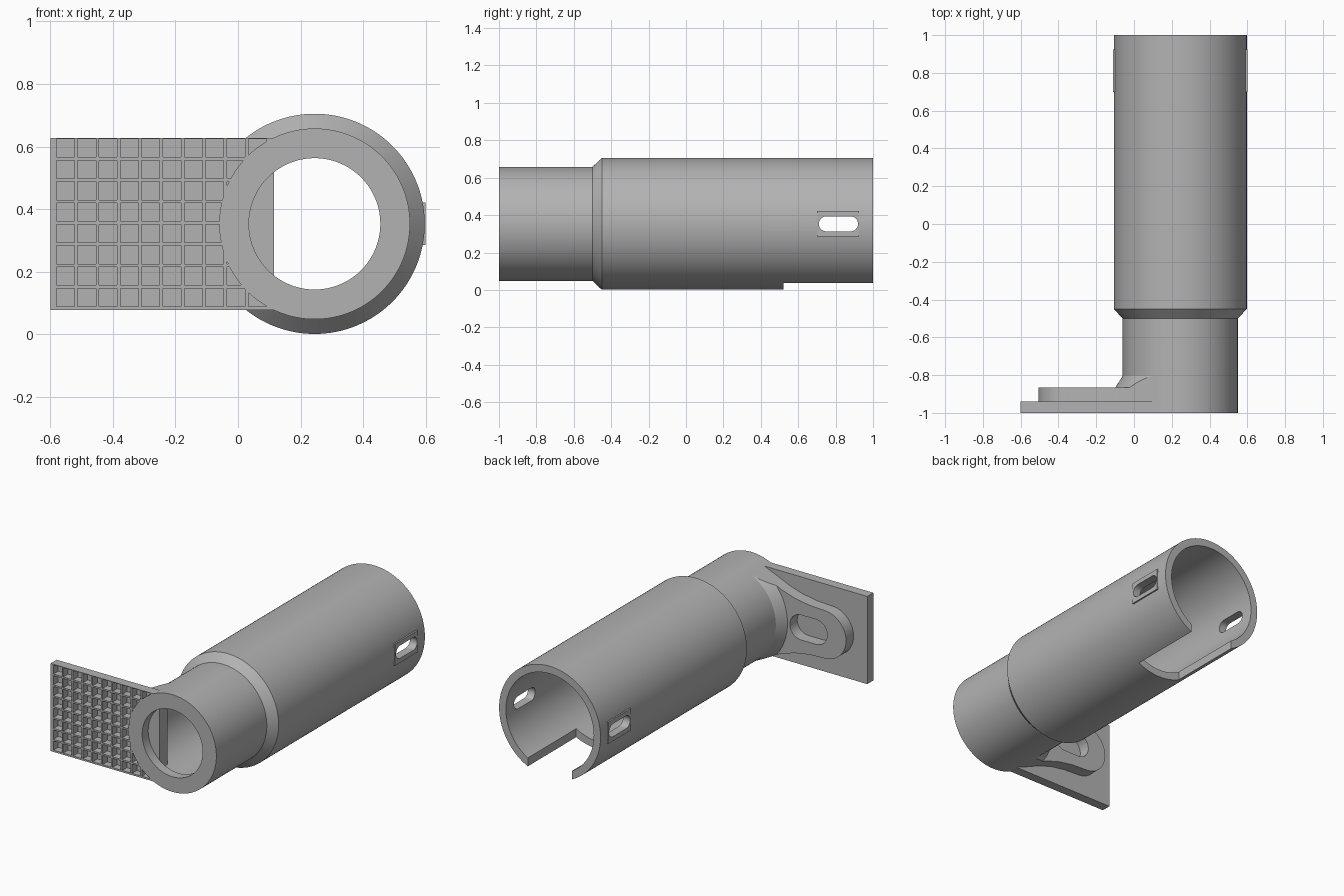
import bpy, bmesh, math
from mathutils import Vector

if "Cube" in bpy.data.objects:
    bpy.data.objects.remove(bpy.data.objects["Cube"], do_unlink=True)

CX, CZ = 0.245, 0.353      # tube axis, running along y
R_BIG, R_SMALL, R_SOCKET, R_BORE, R_LIP = 0.352, 0.305, 0.305, 0.255, 0.21

grey = bpy.data.materials.new("plastic_grey")
grey.use_nodes = True
grey.diffuse_color = (0.45, 0.45, 0.45, 1)
grey.node_tree.nodes["Principled BSDF"].inputs["Base Color"].default_value = (0.45, 0.45, 0.45, 1)


def finish(name, bm):
    bmesh.ops.recalc_face_normals(bm, faces=bm.faces)
    mesh = bpy.data.meshes.new(name)
    bm.to_mesh(mesh)
    bm.free()
    mesh.materials.append(grey)
    obj = bpy.data.objects.new(name, mesh)
    bpy.context.collection.objects.link(obj)
    return obj


def lathe(name, profile, steps=128):
    """Closed (radius, y) profile turned round the tube axis."""
    bm = bmesh.new()
    rings = []
    for i in range(steps):
        a = math.tau * i / steps
        rings.append([bm.verts.new((CX + r * math.cos(a), y, CZ + r * math.sin(a)))
                      for r, y in profile])
    n = len(profile)
    for i in range(steps):
        p, q = rings[i], rings[(i + 1) % steps]
        for j in range(n):
            k = (j + 1) % n
            bm.faces.new((p[j], p[k], q[k], q[j]))
    return finish(name, bm)


def add_prism(bm, outline, d0, d1, axis="y"):
    place = (lambda a, b, d: (a, d, b)) if axis == "y" else (lambda a, b, d: (d, a, b))
    lo = [bm.verts.new(place(a, b, d0)) for a, b in outline]
    hi = [bm.verts.new(place(a, b, d1)) for a, b in outline]
    bm.faces.new(lo)
    bm.faces.new(hi)
    for i in range(len(lo)):
        j = (i + 1) % len(lo)
        bm.faces.new((lo[i], lo[j], hi[j], hi[i]))


def prism(name, outline, d0, d1, axis="y"):
    bm = bmesh.new()
    add_prism(bm, outline, d0, d1, axis)
    return finish(name, bm)


def rect(a0, a1, b0, b1):
    return [(a0, b0), (a1, b0), (a1, b1), (a0, b1)]


def arc(a, b, r, start, end, steps=16):
    return [(a + r * math.cos(math.radians(start + (end - start) * i / steps)),
             b + r * math.sin(math.radians(start + (end - start) * i / steps)))
            for i in range(steps + 1)]


def capsule(a0, a1, b, r):
    return arc(a1 - r, b, r, -90, 90) + arc(a0 + r, b, r, 90, 270)


def boolean(obj, tool, operation="DIFFERENCE"):
    mod = obj.modifiers.new("cut", "BOOLEAN")
    mod.operation, mod.solver, mod.object = operation, "EXACT", tool
    bpy.context.view_layer.objects.active = obj
    bpy.ops.object.modifier_apply(modifier=mod.name)
    bpy.data.objects.remove(tool, do_unlink=True)


# Stepped tube: thin-lipped spigot at the front, wide socket at the back
tube = lathe("tube", [
    (R_LIP, -1), (R_SMALL, -1), (R_SMALL, -0.5), (R_BIG, -0.45), (R_BIG, 1),
    (R_SOCKET, 1), (R_SOCKET, -0.42), (R_BORE, -0.47), (R_BORE, -0.94), (R_LIP, -0.94)])

# Notch under the socket mouth
boolean(tube, prism("notch_cutter", rect(CX - 0.153, CX + 0.153, -0.1, 0.15), 0.52, 1.1))

# Slots through both socket walls, each in a shallow flat pad
slot = capsule(0.71, 0.92, CZ, 0.04)
pads = []
for name, side in (("left_pad", 1), ("right_pad", -1)):
    pad = prism(name, rect(0.7, 0.925, CZ - 0.068, CZ + 0.068),
                CX + side * 0.325, CX + side * 0.355, "x")
    boolean(pad, prism("pad_slot_cutter", slot, -1, 1, "x"))
    pads.append(pad)
boolean(tube, prism("slot_cutter", slot, -1, 1, "x"))

# Mounting plate with a waffle of square pockets on its front
plate = prism("mounting_plate", rect(-0.6, 0.115, CZ - 0.275, CZ + 0.275), -1, -0.94)
bm = bmesh.new()
pitch, cell = 0.0682, 0.058
for col in range(10):
    for row in range(8):
        x = -0.581 + pitch * col
        z = CZ - 0.264 + pitch * row
        add_prism(bm, rect(x, x + cell, z, z + cell), -1.05, -0.953)
boolean(plate, finish("pocket_cutter", bm))
boolean(plate, prism("tube_cutter", arc(CX, CZ, 0.3, 0, 357, 119), -1.1, -0.9))

# Flared bracket behind the plate, with a blind rounded pocket
upper = [(0.115, 0.275), (0.03, 0.24), (-0.06, 0.2), (-0.15, 0.172), (-0.25, 0.155)]
flare = ([(x, CZ + h) for x, h in upper] + arc(-0.355, CZ, 0.15, 90, 270, 24)
         + [(x, CZ - h) for x, h in reversed(upper)])
bracket = prism("bracket", flare, -0.94, -0.865)
boolean(bracket, prism("bracket_slot_cutter", capsule(-0.375, -0.115, CZ, 0.078), -0.938, -0.8))

# Tapered collar where the bracket meets the tube
collar = lathe("collar", [(0.29, -0.87), (0.347, -0.87), (0.305, -0.805), (0.29, -0.805)])
boolean(collar, prism("collar_trim", flare, -0.95, -0.7), "INTERSECT")

# Smooth the round walls and keep the edges crisp
for obj in [tube, plate, bracket, collar] + pads:
    bpy.ops.object.select_all(action="DESELECT")
    obj.select_set(True)
    bpy.context.view_layer.objects.active = obj
    bpy.ops.object.shade_smooth_by_angle(angle=math.radians(25))
